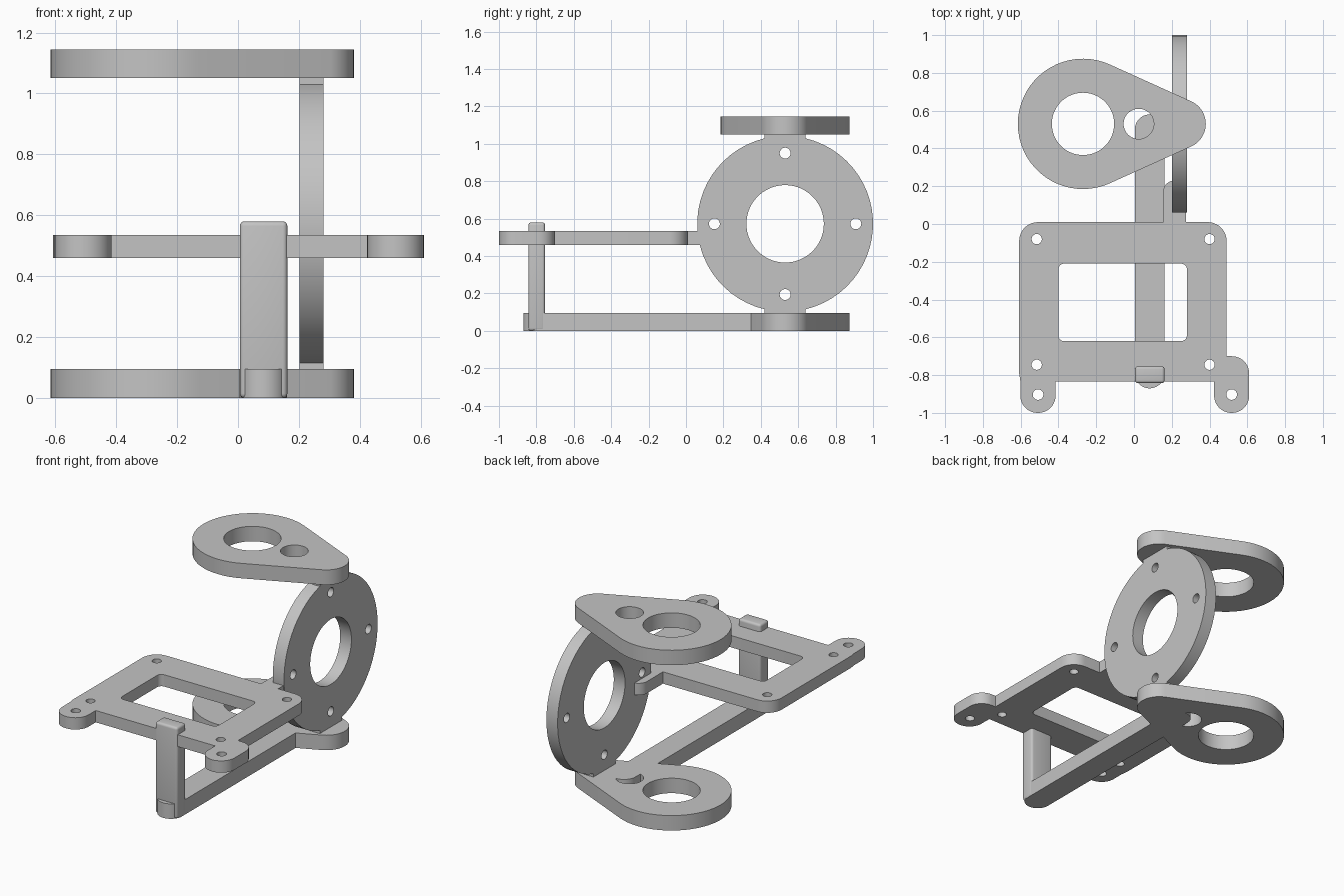
import bpy, bmesh, math
from mathutils import Vector, Matrix

cube = bpy.data.objects.get("Cube")
if cube:
    bpy.data.objects.remove(cube, do_unlink=True)

grey = bpy.data.materials.new("plain grey")
grey.use_nodes = True
COLOUR = (0.55, 0.55, 0.55, 1)
grey.diffuse_color = COLOUR
grey.node_tree.nodes["Principled BSDF"].inputs["Base Color"].default_value = COLOUR


def arc(cx, cy, r, a0, a1):
    """Points on an arc, angles in degrees, both ends included."""
    n = max(4, round(abs(a1 - a0) / 6))
    angles = [math.radians(a0 + (a1 - a0) * i / n) for i in range(n + 1)]
    return [(cx + r * math.cos(a), cy + r * math.sin(a)) for a in angles]


def circle(cx, cy, r):
    return arc(cx, cy, r, 0, 360)[:-1]


def rounded(corners, steps=10):
    """Closed outline from (x, y, radius) corners."""
    pts = []
    for i, (x, y, r) in enumerate(corners):
        p = Vector((x, y))
        if r == 0:
            pts.append((x, y))
            continue
        d1 = (Vector(corners[i - 1][:2]) - p).normalized()
        d2 = (Vector(corners[(i + 1) % len(corners)][:2]) - p).normalized()
        half = d1.angle(d2) / 2
        c = p + (d1 + d2).normalized() * r / math.sin(half)
        t = r / math.tan(half)
        a, b = p + d1 * t - c, p + d2 * t - c
        a0 = math.atan2(a.y, a.x)
        turn = (math.atan2(b.y, b.x) - a0 + math.pi) % (2 * math.pi) - math.pi
        for k in range(steps + 1):
            ang = a0 + turn * k / steps
            pts.append((c.x + r * math.cos(ang), c.y + r * math.sin(ang)))
    return pts


def finish(name, bm):
    bmesh.ops.recalc_face_normals(bm, faces=bm.faces[:])
    mesh = bpy.data.meshes.new(name)
    bm.to_mesh(mesh)
    bm.free()
    mesh.materials.append(grey)
    ob = bpy.data.objects.new(name, mesh)
    bpy.context.collection.objects.link(ob)
    bpy.ops.object.select_all(action='DESELECT')
    ob.select_set(True)
    bpy.context.view_layer.objects.active = ob
    bpy.ops.object.shade_smooth_by_angle(angle=math.radians(25))
    return ob


def plate(name, outline, holes, low, high, matrix=None):
    """Flat plate with holes, extruded from low to high."""
    bm = bmesh.new()
    edges = []
    for loop in [outline] + holes:
        vs = [bm.verts.new((x, y, low)) for x, y in loop]
        edges += [bm.edges.new((vs[i - 1], vs[i])) for i in range(len(vs))]
    bmesh.ops.triangle_fill(bm, edges=edges, use_beauty=True, normal=(0, 0, 1))
    ext = bmesh.ops.extrude_face_region(bm, geom=bm.faces[:], use_keep_orig=True)
    top = [g for g in ext["geom"] if isinstance(g, bmesh.types.BMVert)]
    bmesh.ops.translate(bm, verts=top, vec=(0, 0, high - low))
    if matrix:
        bmesh.ops.transform(bm, matrix=matrix, verts=bm.verts[:])
    return finish(name, bm)


# Teardrop plates: large round end, tapering to a small one
CY = 0.53
TAN = 65.6
big_end = arc(-0.27, CY, 0.345, TAN, 360 - TAN)
small_end = arc(0.249, CY, 0.131, -TAN, TAN)
big_hole = circle(-0.27, CY, 0.165)
plate("top_plate", big_end + small_end,
      [big_hole, circle(0.025, CY, 0.08)], 1.05, 1.145)

# Bottom plate with its long arm, which partly closes the small hole
arm = [(0.005, 0.277)] + arc(0.083, -0.792, 0.078, 180, 360) + [(0.161, 0.347)]
crescent = arc(0.025, CY, 0.08, 39, 255) + arc(0.083, 0.502, 0.078, 180, 87)
plate("bottom_plate_and_arm", big_end + arm + small_end,
      [big_hole, crescent], 0, 0.095)

# Upright ring with flat tabs that meet the two plates
RZ = 0.5725
TAB = math.degrees(math.acos(0.11 / 0.47))
ring = (arc(CY, RZ, 0.47, -TAB, TAB)
        + [(CY + 0.11, 1.05), (CY - 0.11, 1.05)]
        + arc(CY, RZ, 0.47, 180 - TAB, 180 + TAB)
        + [(CY - 0.11, 0.095), (CY + 0.11, 0.095)])
ring_holes = [circle(CY, RZ, 0.207)]
for dy, dz in ((1, 0), (-1, 0), (0, 1), (0, -1)):
    ring_holes.append(circle(CY + 0.378 * dy, RZ + 0.378 * dz, 0.029))
upright = Matrix(((0, 0, 1, 0), (1, 0, 0, 0), (0, 1, 0, 0), (0, 0, 0, 1)))
plate("upright_ring", ring, ring_holes, 0.202, 0.281, upright)

# Middle frame with two front ears and a rear tongue
frame = rounded([
    (-0.608, 0.01, 0.1), (-0.608, -0.79, 0), (-0.602, -0.83, 0),
    (-0.602, -1.0, 0.092), (-0.415, -1.0, 0.092), (-0.415, -0.835, 0),
    (0.424, -0.835, 0), (0.424, -1.0, 0.092), (0.61, -1.0, 0.092),
    (0.61, -0.7, 0.092), (0.49, -0.7, 0), (0.49, 0.01, 0.1),
    (0.275, 0.01, 0), (0.275, 0.23, 0.059), (0.155, 0.23, 0.059), (0.155, 0.01, 0)])
window = rounded([(-0.4, -0.62, 0.03), (0.28, -0.62, 0.03),
                  (0.28, -0.21, 0.03), (-0.4, -0.21, 0.03)])
screw_holes = [circle(x, y, 0.027) for x in (-0.515, 0.4) for y in (-0.745, -0.08)]
screw_holes += [circle(x, -0.903, 0.028) for x in (-0.508, 0.517)]
plate("middle_frame", frame, [window] + screw_holes, 0.46, 0.535)

# Front post with softened edges
bm = bmesh.new()
bmesh.ops.create_cube(bm, size=1)
bmesh.ops.scale(bm, vec=(0.156, 0.089, 0.58), verts=bm.verts[:])
bmesh.ops.translate(bm, vec=(0.084, -0.798, 0.29), verts=bm.verts[:])
bmesh.ops.bevel(bm, geom=bm.edges[:], offset=0.015, segments=4,
                profile=0.5, affect='EDGES')
finish("front_post", bm)
